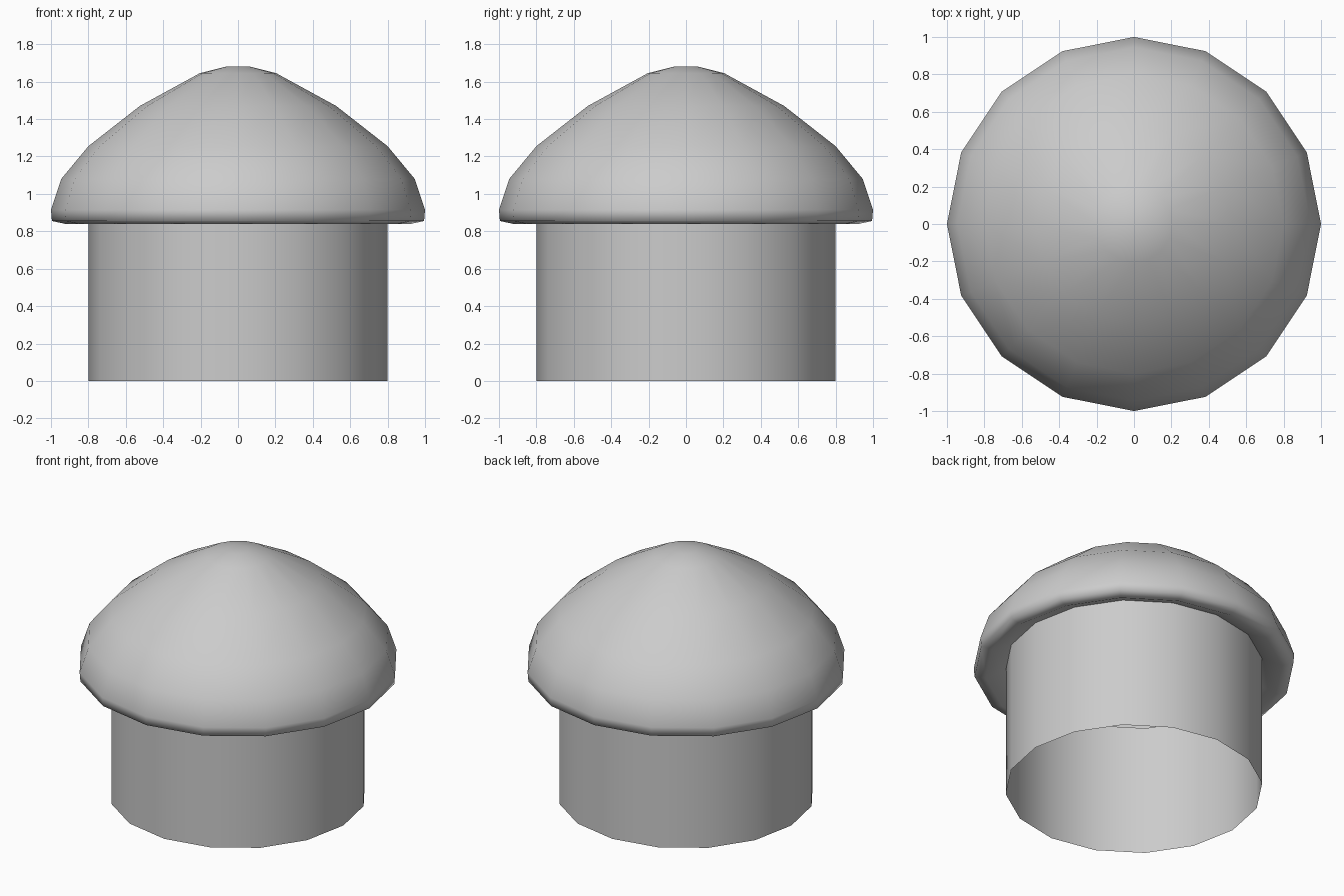
import bpy, bmesh
from math import cos, sin, tau

if "Cube" in bpy.data.objects:
    bpy.data.objects.remove(bpy.data.objects["Cube"])

SIDES = 16


def lathe(name, profile, sharp_angle):
    """Revolve (radius, z) points around z; radius 0 makes a pole."""
    bm = bmesh.new()
    rings = []
    for r, z in profile:
        if r == 0:
            rings.append([bm.verts.new((0, 0, z))] * SIDES)
        else:
            rings.append([bm.verts.new((r * cos(tau * i / SIDES), r * sin(tau * i / SIDES), z))
                          for i in range(SIDES)])
    for low, high in zip(rings, rings[1:]):
        for i in range(SIDES):
            j = (i + 1) % SIDES
            corners = list(dict.fromkeys([low[i], low[j], high[j], high[i]]))
            bm.faces.new(corners)
    mesh = bpy.data.meshes.new(name)
    bm.to_mesh(mesh)
    bm.free()
    obj = bpy.data.objects.new(name, mesh)
    bpy.context.collection.objects.link(obj)
    bpy.ops.object.select_all(action='DESELECT')
    obj.select_set(True)
    bpy.context.view_layer.objects.active = obj
    bpy.ops.object.shade_smooth_by_angle(angle=sharp_angle)
    return obj


# Hollow stem, open at the bottom
lathe("stem", [(0.80, 0.0), (0.80, 0.895)], 1.0)

# Domed cap with a rolled lip tucking in to the stem
lathe("cap", [(0.80, 0.895), (0.925, 0.84), (0.995, 0.855), (1.0, 0.915),
              (0.945, 1.08), (0.80, 1.255), (0.525, 1.47), (0.205, 1.645),
              (0.067, 1.68), (0, 1.68)], 1.6)
